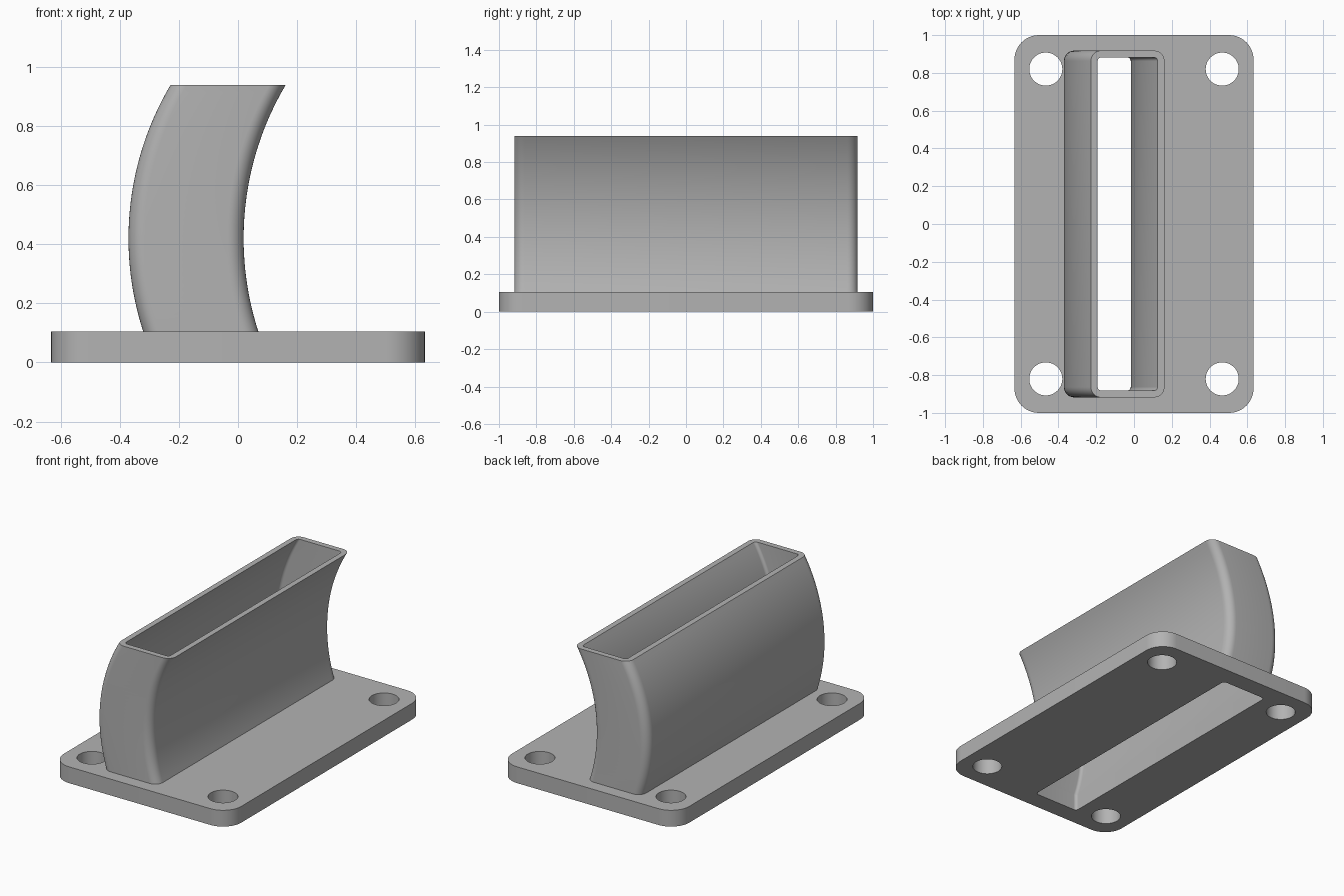
import bpy
import bmesh
from math import cos, sin, pi, sqrt

cube = bpy.data.objects.get("Cube")
if cube:
    bpy.data.objects.remove(cube, do_unlink=True)

PLATE_TOP, TOP = 0.105, 0.94
HALF_W, HALF_L, WALL = 0.195, 0.918, 0.036
BEND_R, BEND_Z, BEND_X = 1.02, 0.42, -0.176

grey = bpy.data.materials.new("plain grey")
grey.use_nodes = True
colour = (0.45, 0.45, 0.45, 1)
grey.diffuse_color = colour
grey.node_tree.nodes["Principled BSDF"].inputs["Base Color"].default_value = colour


def rounded_rect(hx, hy, r, cx=0, steps=8):
    """Counter-clockwise outline with rounded corners."""
    points = []
    for i, (sx, sy) in enumerate([(1, 1), (-1, 1), (-1, -1), (1, -1)]):
        for k in range(steps + 1):
            a = (i + k / steps) * pi / 2
            points.append((cx + sx * (hx - r) + r * cos(a), sy * (hy - r) + r * sin(a)))
    return points


def circle(x, y, r, n=48):
    return [(x + r * cos(2 * pi * k / n), y + r * sin(2 * pi * k / n)) for k in range(n)]


def bend(z):
    """Sideways position of the duct centre at a height."""
    return BEND_X + BEND_R - sqrt(BEND_R ** 2 - (z - BEND_Z) ** 2)


def finish(obj):
    bpy.ops.object.select_all(action="DESELECT")
    obj.select_set(True)
    bpy.context.view_layer.objects.active = obj
    bpy.ops.object.shade_smooth_by_angle(angle=pi / 6)


# Mounting plate: rounded outline with four bolt holes and the duct slot
outlines = [rounded_rect(0.633, 1, 0.13, steps=12)]
outlines += [circle(sx * 0.467, sy * 0.82, 0.0875) for sx in (-1, 1) for sy in (-1, 1)]
outlines.append(rounded_rect(HALF_W - WALL, HALF_L - WALL, 0.02, bend(PLATE_TOP)))
curve = bpy.data.curves.new("mounting_plate", "CURVE")
curve.dimensions = "2D"
curve.fill_mode = "BOTH"
curve.extrude = PLATE_TOP / 2
for outline in outlines:
    spline = curve.splines.new("POLY")
    spline.points.add(len(outline) - 1)
    for point, (x, y) in zip(spline.points, outline):
        point.co = (x, y, 0, 1)
    spline.use_cyclic_u = True
curve.materials.append(grey)
plate = bpy.data.objects.new("mounting_plate", curve)
bpy.context.collection.objects.link(plate)
bpy.ops.object.select_all(action="DESELECT")
plate.select_set(True)
bpy.context.view_layer.objects.active = plate
bpy.ops.object.convert(target="MESH")
plate = bpy.context.object
bm = bmesh.new()
bm.from_mesh(plate.data)
bmesh.ops.translate(bm, verts=bm.verts, vec=(0, 0, PLATE_TOP / 2))
bmesh.ops.remove_doubles(bm, verts=bm.verts, dist=0.0001)
bmesh.ops.recalc_face_normals(bm, faces=bm.faces)
bm.to_mesh(plate.data)
bm.free()
finish(plate)

# Curved duct: outer and inner skins swept up the bend, closed by a rim
bm = bmesh.new()
STEPS = 32


def skin(outline):
    rings = []
    for i in range(STEPS + 1):
        z = PLATE_TOP + (TOP - PLATE_TOP) * i / STEPS
        rings.append([bm.verts.new((x + bend(z), y, z)) for x, y in outline])
    for low, high in zip(rings, rings[1:]):
        join(low, high)
    return rings


def join(a, b):
    for k in range(len(a)):
        n = (k + 1) % len(a)
        bm.faces.new((a[k], a[n], b[n], b[k]))


outer = skin(rounded_rect(HALF_W, HALF_L, 0.055))
inner = skin(rounded_rect(HALF_W - WALL, HALF_L - WALL, 0.02))
join(outer[-1], inner[-1])
join(inner[0], outer[0])
bmesh.ops.recalc_face_normals(bm, faces=bm.faces)
mesh = bpy.data.meshes.new("curved_duct")
bm.to_mesh(mesh)
bm.free()
mesh.materials.append(grey)
duct = bpy.data.objects.new("curved_duct", mesh)
bpy.context.collection.objects.link(duct)
finish(duct)
